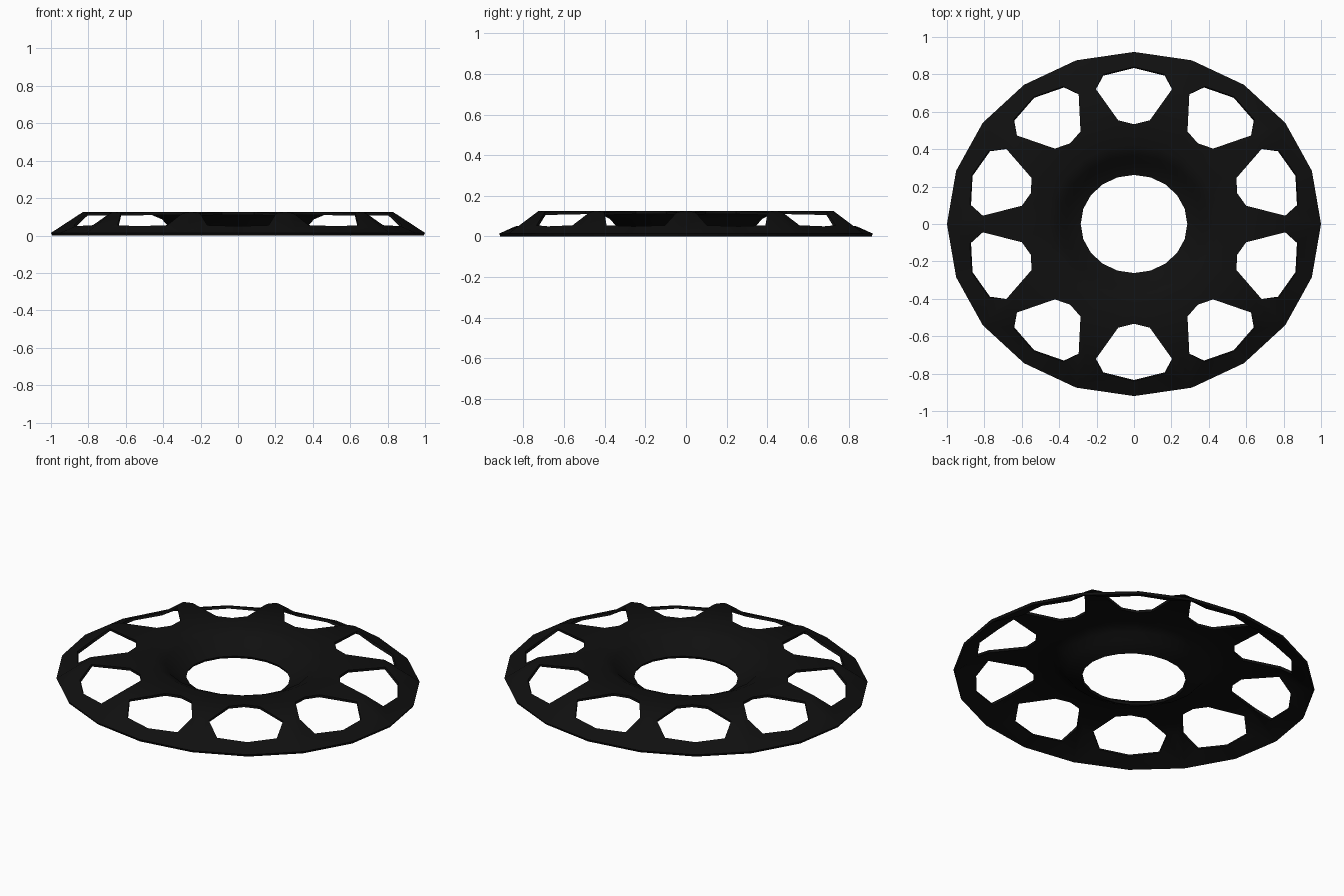
import bpy, bmesh
from math import radians, cos, sin

if "Cube" in bpy.data.objects:
    bpy.data.objects.remove(bpy.data.objects["Cube"])

SQUASH = 0.92  # the disc is slightly narrower front to back
COUNT = 10

# Half sector: (radius, degrees from hole centre line, height)
P = {
    "rim_mid": (1.0, 0, 0.014), "rim_spoke": (1.0, 18, 0.014),
    "hole_out": (0.913, 0, 0.05), "hole_out_side": (0.885, 10.7, 0.055),
    "hole_side": (0.811, 14.6, 0.12), "hole_in_side": (0.609, 8, 0.125),
    "hole_in": (0.58, 0, 0.125),
    "spoke_top": (0.83, 18, 0.125), "spoke_root": (0.60, 18, 0.125),
}
FACES = [
    ("rim_mid", "rim_spoke", "hole_out_side", "hole_out"),
    ("rim_spoke", "spoke_top", "hole_side", "hole_out_side"),
    ("spoke_top", "spoke_root", "hole_in_side", "hole_side"),
    ("spoke_root", "b18_0", "hole_in_side"),
    ("hole_in_side", "b18_0", "b0_0", "hole_in"),
]

# Central dish running down to the middle opening
dish = [(0.46, 0.125), (0.40, 0.10), (0.365, 0.065), (0.285, 0.03)]
for i, (r, z) in enumerate(dish):
    P[f"b0_{i}"] = (r, 0, z)
    P[f"b18_{i}"] = (r, 18, z)
    if i:
        FACES.append((f"b0_{i-1}", f"b18_{i-1}", f"b18_{i}", f"b0_{i}"))

# Repeat the half sector, mirrored, around the disc
bm = bmesh.new()
for k in range(COUNT):
    for side in (1, -1):
        verts = {}
        for name, (r, t, z) in P.items():
            a = radians(18 + 36 * k + side * t)
            verts[name] = bm.verts.new((r * cos(a), SQUASH * r * sin(a), z))
        for f in FACES:
            bm.faces.new([verts[n] for n in f])
bmesh.ops.remove_doubles(bm, verts=bm.verts, dist=0.0005)
bmesh.ops.recalc_face_normals(bm, faces=bm.faces)
bm.normal_update()
if sum(f.normal.z for f in bm.faces) < 0:
    bmesh.ops.reverse_faces(bm, faces=bm.faces)

mesh = bpy.data.meshes.new("perforated_disc")
bm.to_mesh(mesh)
bm.free()
disc = bpy.data.objects.new("perforated_disc", mesh)
bpy.context.collection.objects.link(disc)

# Thin sheet thickness
solid = disc.modifiers.new("sheet_thickness", "SOLIDIFY")
solid.thickness = 0.015
solid.offset = -1

# Black finish
mat = bpy.data.materials.new("black")
mat.diffuse_color = (0.005, 0.005, 0.005, 1)
mat.use_nodes = True
mat.node_tree.nodes["Principled BSDF"].inputs["Base Color"].default_value = mat.diffuse_color
mesh.materials.append(mat)

bpy.context.view_layer.objects.active = disc
disc.select_set(True)
bpy.ops.object.modifier_apply(modifier="sheet_thickness")
bpy.ops.object.shade_smooth_by_angle(angle=radians(40))
